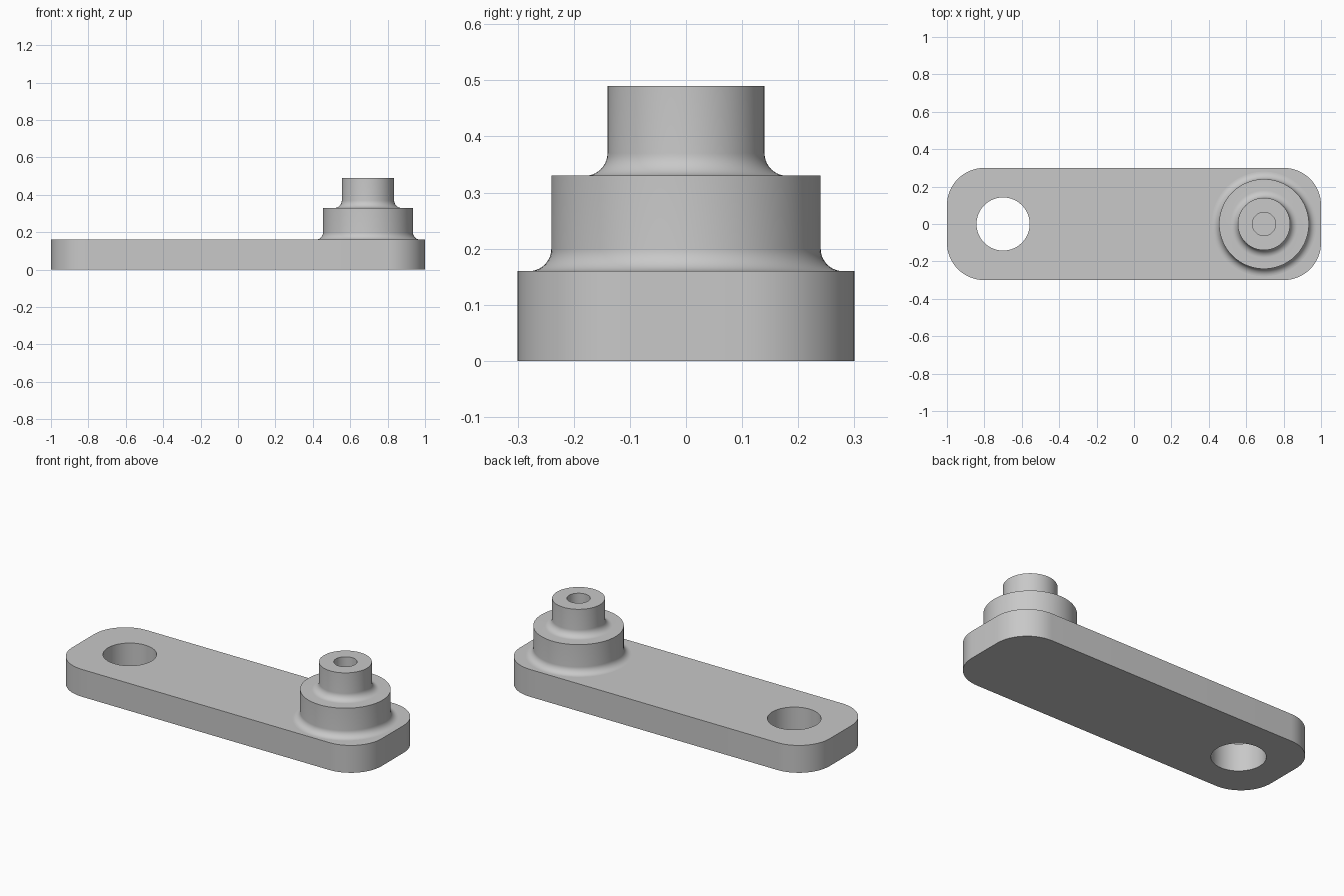
import bpy, bmesh, math

cube = bpy.data.objects.get("Cube")
if cube:
    bpy.data.objects.remove(cube, do_unlink=True)

grey = bpy.data.materials.new("plain grey")
grey.use_nodes = True
colour = (0.58, 0.58, 0.58, 1)
grey.diffuse_color = colour
grey.node_tree.nodes["Principled BSDF"].inputs["Base Color"].default_value = colour

PLATE_TOP = 0.16
BOSS_X, HOLE_X = 0.695, -0.7


def arc(cx, cy, r, start, end, steps):
    """Points along a circular arc, angles in degrees."""
    return [(cx + r * math.cos(math.radians(start + (end - start) * i / steps)),
             cy + r * math.sin(math.radians(start + (end - start) * i / steps)))
            for i in range(steps + 1)]


def finish(name, bm):
    bmesh.ops.recalc_face_normals(bm, faces=bm.faces)
    mesh = bpy.data.meshes.new(name)
    bm.to_mesh(mesh)
    bm.free()
    mesh.materials.append(grey)
    obj = bpy.data.objects.new(name, mesh)
    bpy.context.collection.objects.link(obj)
    return obj


def prism(name, outline, z0, z1):
    """Extrude a flat outline upwards."""
    bm = bmesh.new()
    face = bm.faces.new([bm.verts.new((x, y, z0)) for x, y in outline])
    top = bmesh.ops.extrude_face_region(bm, geom=[face])["geom"]
    bmesh.ops.translate(bm, vec=(0, 0, z1 - z0),
                        verts=[v for v in top if isinstance(v, bmesh.types.BMVert)])
    return finish(name, bm)


def lathe(name, profile, x, steps=96):
    """Spin a radius/height profile about a vertical axis."""
    bm = bmesh.new()
    verts = [bm.verts.new((r, 0, z)) for r, z in profile]
    edges = [bm.edges.new(pair) for pair in zip(verts, verts[1:])]
    bmesh.ops.spin(bm, geom=verts + edges, cent=(0, 0, 0), axis=(0, 0, 1),
                   angle=math.tau, steps=steps)
    bmesh.ops.remove_doubles(bm, verts=bm.verts, dist=1e-5)
    obj = finish(name, bm)
    obj.location.x = x
    return obj


def smooth(obj):
    bpy.ops.object.select_all(action="DESELECT")
    obj.select_set(True)
    bpy.context.view_layer.objects.active = obj
    bpy.ops.object.shade_smooth_by_angle(angle=math.radians(30))


# Plate with rounded corners
outline = []
for i, (sx, sy) in enumerate([(1, 1), (-1, 1), (-1, -1), (1, -1)]):
    outline += arc(sx * 0.8, sy * 0.1, 0.2, i * 90, i * 90 + 90, 16)
plate = prism("arm_plate", outline, 0, PLATE_TOP)

# Through hole at the free end
cutter = prism("hole_cutter", arc(HOLE_X, 0, 0.142, 0, 360, 96)[:-1], -0.1, 0.3)
cut = plate.modifiers.new("hole", "BOOLEAN")
cut.operation, cut.solver, cut.object = "DIFFERENCE", "EXACT", cutter
bpy.context.view_layer.objects.active = plate
bpy.ops.object.modifier_apply(modifier=cut.name)
bpy.data.objects.remove(cutter, do_unlink=True)
smooth(plate)

# Stepped boss with fillets at each foot and a blind bore in its top
fillet = 0.04
profile = [(0, 0.1), (0.24 + fillet, 0.1)]
for radius, foot, top in [(0.24, PLATE_TOP, 0.33), (0.14, 0.33, 0.49)]:
    profile += arc(radius + fillet, foot + fillet, fillet, 270, 180, 10)
    profile.append((radius, top))
profile += [(0.062, 0.49), (0.062, 0.29), (0, 0.29)]
smooth(lathe("stepped_boss", profile, BOSS_X))
